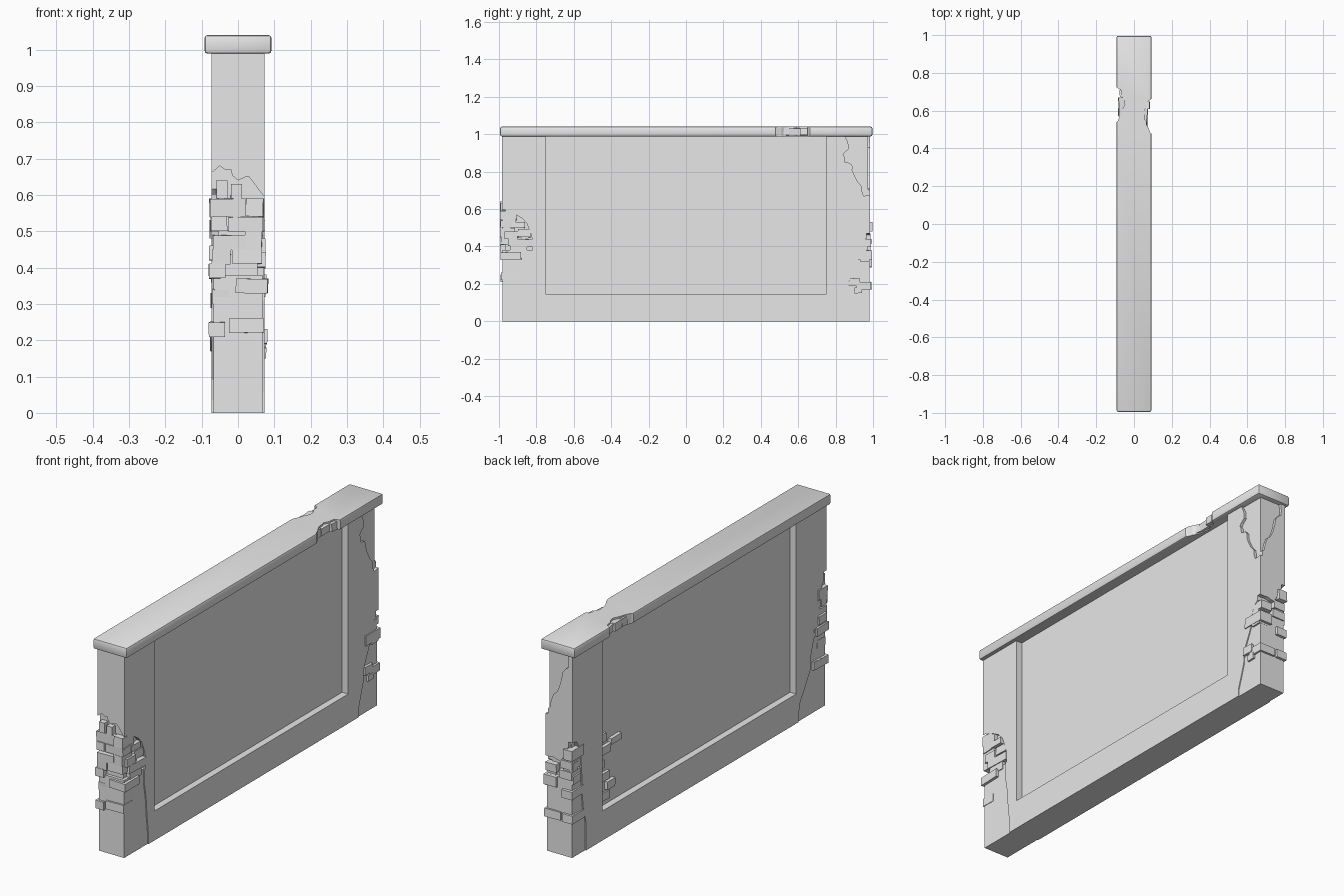
import bpy, bmesh, math, random
from mathutils import Matrix, Vector

random.seed(4)
default_cube = bpy.data.objects.get("Cube")
if default_cube:
    bpy.data.objects.remove(default_cube, do_unlink=True)

CM = 0.01                      # all sizes below are in hundredths of a unit
HALF_X, HALF_Y = 7.3, 98.5     # half thickness and half length of the wall

stone = bpy.data.materials.new("plain_grey_stone")
stone.use_nodes = True
stone.diffuse_color = (0.8, 0.8, 0.8, 1)
stone.node_tree.nodes["Principled BSDF"].inputs["Base Color"].default_value = (0.8, 0.8, 0.8, 1)


def finish(bm, name):
    """Turn a bmesh into a named object with the stone material."""
    bmesh.ops.recalc_face_normals(bm, faces=bm.faces[:])
    mesh = bpy.data.meshes.new(name)
    bm.to_mesh(mesh)
    bm.free()
    mesh.materials.append(stone)
    obj = bpy.data.objects.new(name, mesh)
    bpy.context.collection.objects.link(obj)
    return obj


def add_box(bm, low, high, tilt=(0, 0, 0)):
    """Add a box between two corners, tilted about its own centre."""
    low, high = Vector(low) * CM, Vector(high) * CM
    turn = Matrix.Identity(4)
    for axis, degrees in zip("XYZ", tilt):
        turn = Matrix.Rotation(math.radians(degrees), 4, axis) @ turn
    matrix = Matrix.Translation((low + high) / 2) @ turn @ Matrix.Diagonal((*(high - low), 1))
    bmesh.ops.create_cube(bm, size=1, matrix=matrix)


def box(name, low, high):
    bm = bmesh.new()
    add_box(bm, low, high)
    return finish(bm, name)


def prism(name, outline, axis, start, end):
    """Extrude a flat outline along the x, y or z axis."""
    place = {
        "x": lambda p, d: (d, p[0], p[1]),
        "y": lambda p, d: (p[0], d, p[1]),
        "z": lambda p, d: (p[0], p[1], d),
    }[axis]
    bm = bmesh.new()
    verts = [bm.verts.new(Vector(place(p, start)) * CM) for p in outline]
    face = bm.faces.new(verts)
    grown = bmesh.ops.extrude_face_region(bm, geom=[face])["geom"]
    shift = Vector(place((0, 0), end - start)) * CM
    bmesh.ops.translate(bm, vec=shift, verts=[v for v in grown if isinstance(v, bmesh.types.BMVert)])
    return finish(bm, name)


def apply_modifier(obj, modifier):
    bpy.context.view_layer.objects.active = obj
    bpy.ops.object.modifier_apply(modifier=modifier.name)


def carve(obj, cutter):
    cutter.hide_render = True
    modifier = obj.modifiers.new("carve", "BOOLEAN")
    modifier.operation, modifier.solver, modifier.object = "DIFFERENCE", "EXACT", cutter
    apply_modifier(obj, modifier)
    bpy.data.objects.remove(cutter, do_unlink=True)


def rough(points, amount=0.7):
    """Break each segment of a line with a jittered midpoint."""
    result = [points[0]]
    for a, b in zip(points, points[1:]):
        middle = [(s + t) / 2 + random.uniform(-amount, amount) for s, t in zip(a, b)]
        result += [middle, b]
    return result


def tear(wall, axis, side, edge, layers):
    """Strip plaster inside a ragged edge, in layers of (closing height, depth)."""
    edge = rough(edge)
    surface = HALF_X if axis == "x" else HALF_Y
    for closing, depth in layers:
        kept = [p for p in edge if p[1] > closing or closing > 90]
        outline = kept + [(kept[-1][0], closing), (kept[0][0], closing)]
        carve(wall, prism("plaster_cutter", outline, axis, side * (surface - depth), side * (surface + 4)))


# Wall body with a sunken panel on each broad side
wall = box("wall_body", (-HALF_X, -HALF_Y, 0), (HALF_X, HALF_Y, 99.4))
for side in (-1, 1):
    inner, outer = sorted((side * 4, side * 12))
    carve(wall, box("panel_cutter", (inner, -75, 14.5), (outer, 75, 110)))

# Torn plaster around the front end
low_layers = ((-1, 0.5), (38, 2))
tear(wall, "y", -1, [(-8, 66), (-5, 68), (-2, 67), (0, 64), (3, 65), (6, 61), (8, 59)], low_layers)
tear(wall, "x", 1, [(-102, 62), (-97, 59), (-91, 57), (-85, 52), (-82, 43), (-83, 31), (-81, 15), (-80, -2)],
     low_layers)
tear(wall, "x", -1, [(-102, 67), (-95, 60), (-93, 48), (-88, 34), (-86, 22), (-78, 9), (-77, -2)], low_layers)

# Torn plaster around the back end, low down
tear(wall, "y", 1, [(-8, 57), (-4, 52), (-1, 46), (3, 47), (8, 47)], low_layers)
tear(wall, "x", 1, [(102, 48), (97, 45), (93, 40), (92, 33), (87, 22), (85, 10), (81, -2)], low_layers)
tear(wall, "x", -1, [(102, 58), (95, 56), (92, 48), (91, 30), (88, 14), (89, -2)], low_layers)

# Torn plaster at the top of the back corner
top_layers = ((101, 1.3),)
tear(wall, "x", 1, [(102, 68), (95, 67), (94, 72), (90, 78), (89, 83), (85, 85), (84, 89), (87, 92), (85, 99)],
     top_layers)
tear(wall, "y", 1, [(9, 67), (5, 71), (3, 78), (0, 82), (-2, 90), (-5, 93), (-5, 99)], top_layers)

# Coping along the top, with softened edges
coping = box("coping", (-9.2, -99.4, 98.9), (9.2, 99.6, 104))
bevel = coping.modifiers.new("soft_edges", "BEVEL")
bevel.width, bevel.segments = 0.008, 2
apply_modifier(coping, bevel)
bpy.ops.object.select_all(action="DESELECT")
coping.select_set(True)
bpy.ops.object.shade_smooth_by_angle()

# Chipped edges of the coping, with loose stones left in the gaps
chips = bmesh.new()
for side, start in ((1, 47), (-1, 53)):
    edge = [(10, 0), (8, 3), (7, 5), (5.5, 9), (5, 12), (6.5, 15), (7, 18), (10, 20)]
    outline = [(side * x, start + y) for x, y in rough(edge, 0.4)]
    carve(coping, prism("chip_cutter", outline, "z", 95, 110))
    for step, length in ((4, 4), (8, 6), (14, 4)):
        x = sorted((side * 4, side * random.uniform(6.7, 8.3)))
        tilt = [random.uniform(-7, 7) for _ in range(3)]
        add_box(chips, (x[0], start + step, 99.4), (x[1], start + step + length, 103.2), tilt)
finish(chips, "coping_loose_stones")


def bricks(name, rows, end, reach):
    """Bricks poking out of an end face; rows hold x start, x end, bottom and top."""
    bm = bmesh.new()
    for x0, x1, z0, z1 in rows:
        face = end * (HALF_Y + random.uniform(0, reach))
        back = end * random.uniform(88, 92)
        y0, y1 = sorted((face, back))
        tilt = [random.uniform(-1.5, 1.5) for _ in range(3)]
        add_box(bm, (x0, y0, z0), (x1, y1, z1), tilt)
    return finish(bm, name)


def side_bricks(name, side, rows, face):
    """Bricks poking out of a broad side; rows hold y start, y end, bottom and top."""
    bm = bmesh.new()
    for y0, y1, z0, z1 in rows:
        x0, x1 = sorted((side * (face - 5), side * (face + random.uniform(-0.4, 0.6))))
        tilt = [random.uniform(-3, 3), random.uniform(-2, 2), 0]
        add_box(bm, (x0, y0, z0), (x1, y1, z1), tilt)
    return finish(bm, name)


# Exposed bricks
bricks("front_end_bricks", [
    (-6, -3, 59, 64), (-2, 1, 59, 63), (-7.8, 2, 54, 59), (2.2, 7, 54, 59), (-7.3, -3, 50, 54),
    (-2.5, 7, 50, 54), (-7, 2, 45, 49), (2, 6.6, 45, 50), (-7.2, -2, 41, 45), (-1.6, 6.6, 41, 45),
    (-8, -3.5, 37, 41), (-0.5, 8.2, 33, 37), (-8, -3.5, 21, 25), (-2.5, 7, 22, 26)], -1, 1)
bricks("back_end_bricks", [
    (-7.8, -3, 48, 53), (-7, -1, 43, 47), (1, 7, 40, 44), (-6.8, 0, 38, 42), (1, 7.8, 33, 38),
    (-7.5, -2, 29, 33), (-1, 7.7, 17, 21), (-7.6, -2, 17, 21)], 1, 1.2)
side_bricks("front_left_bricks", 1, [
    (-98, -92, 50, 54), (-93, -86, 50, 53), (-97, -90, 44, 48), (-90, -83, 45, 49),
    (-95, -82, 40, 44), (-94, -85, 36, 40)], 7.2)
side_bricks("front_right_bricks", -1, [
    (-98, -94, 50, 54), (-98, -92, 42, 46), (-96, -89, 37, 41), (-98, -92, 30, 34), (-96, -88, 21, 25)], 7.4)
side_bricks("back_left_bricks", 1, [
    (92, 97, 38, 43), (93, 98, 32, 37), (87, 93, 19, 23), (90, 94, 15, 18)], 7.5)
side_bricks("back_right_bricks", -1, [
    (93, 98, 48, 53), (94, 98, 42, 46), (92, 98, 36, 40)], 7.2)
side_bricks("panel_bricks", -1, [
    (69, 75, 46, 50), (58, 66, 43, 46), (66, 75, 40, 44), (70, 75, 33, 37), (67, 75, 27, 31),
    (63, 69, 22, 26), (66, 75, 17, 21)], 5.2)
